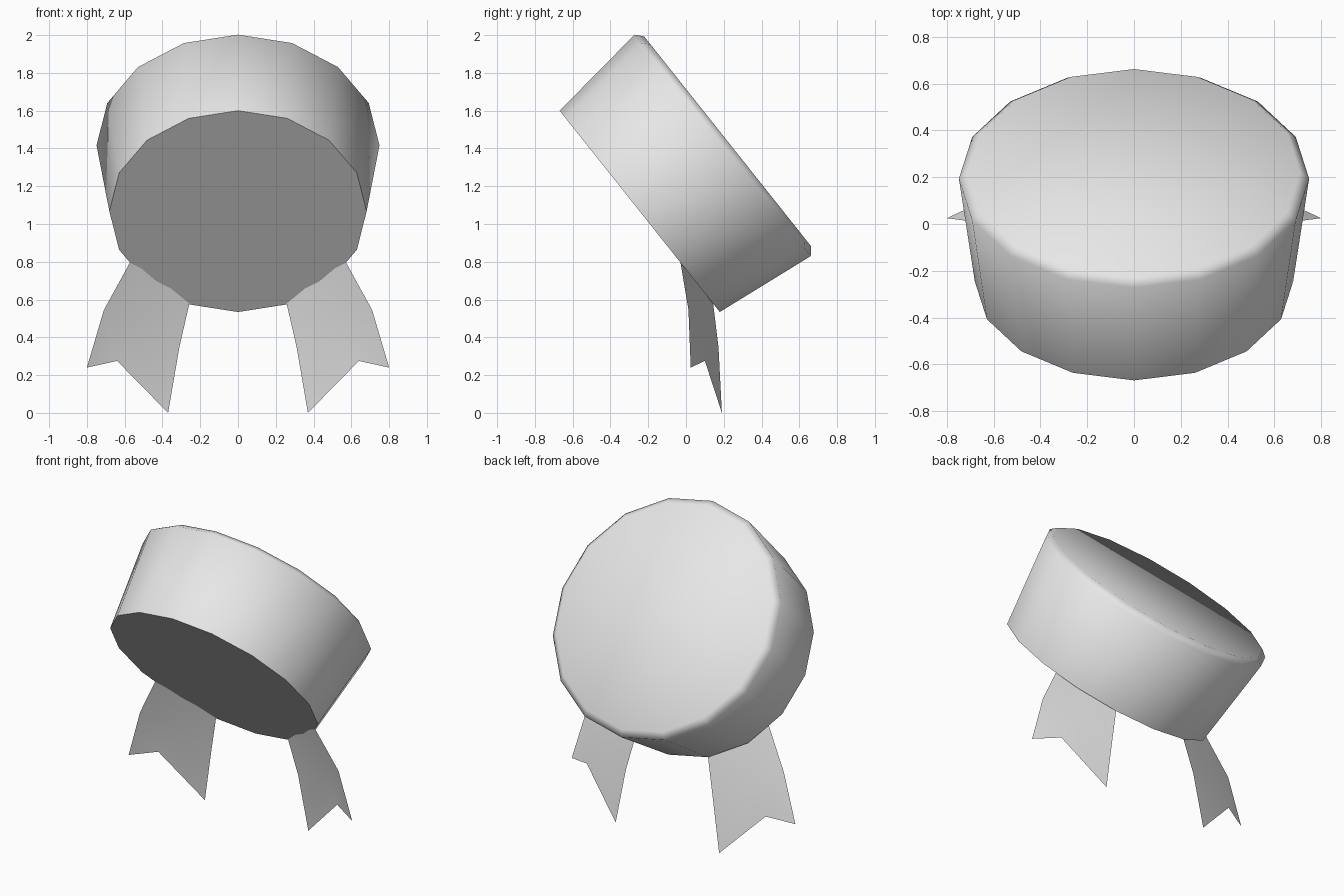
import bpy, bmesh, math
from mathutils import Matrix, Vector

cube = bpy.data.objects.get("Cube")
if cube:
    bpy.data.objects.remove(cube, do_unlink=True)

grey = bpy.data.materials.new("plain_grey")
grey.use_nodes = True
grey.diffuse_color = (0.8, 0.8, 0.8, 1)
grey.node_tree.nodes["Principled BSDF"].inputs["Base Color"].default_value = (0.8, 0.8, 0.8, 1)


def finish(name, bm, angle):
    mesh = bpy.data.meshes.new(name)
    bm.to_mesh(mesh)
    bm.free()
    mesh.materials.append(grey)
    obj = bpy.data.objects.new(name, mesh)
    bpy.context.collection.objects.link(obj)
    bpy.ops.object.select_all(action="DESELECT")
    obj.select_set(True)
    bpy.context.view_layer.objects.active = obj
    bpy.ops.object.shade_smooth_by_angle(angle=math.radians(angle))
    return obj


# Tilted drum: flat base, flared wall and a chamfered crown
SIDES = 16
bm = bmesh.new()
rings = []
for radius, height in ((0.681, 0), (0.749, 0.561), (0.71, 0.595)):
    rings.append([bm.verts.new((radius * math.cos(a), radius * math.sin(a), height))
                  for a in (math.tau * i / SIDES for i in range(SIDES))])
for low, high in zip(rings, rings[1:]):
    for i in range(SIDES):
        j = (i + 1) % SIDES
        bm.faces.new((low[i], low[j], high[j], high[i]))
bm.faces.new(rings[-1])
bm.faces.new(reversed(rings[0]))
bm.transform(Matrix.Translation((0, -0.245, 1.067)) @ Matrix.Rotation(math.radians(-51.5), 4, "X"))
finish("round_drum", bm, 60)

# Ribbon tails: outer and inner edges from the drum down to a notched end
OUTER = ((0.504, -0.05, 0.92), (0.71, 0.013, 0.545), (0.80, 0.025, 0.24))
INNER = ((0.225, 0.126, 0.72), (0.31, 0.172, 0.35), (0.37, 0.19, 0.0))
NOTCH = (0.64, 0.10, 0.275)


def ribbon(name, side):
    bm = bmesh.new()
    rows = []
    for k, (o, i) in enumerate(zip(OUTER, INNER)):
        mid = Vector(NOTCH) if k == 2 else Vector(o).lerp(Vector(i), 0.45)
        rows.append([bm.verts.new((side * p[0], p[1], p[2])) for p in (o, mid, i)])
    for a, b in zip(rows, rows[1:]):
        for c in range(2):
            bm.faces.new((a[c], a[c + 1], b[c + 1], b[c]))
    bmesh.ops.recalc_face_normals(bm, faces=bm.faces)
    finish(name, bm, 60)


ribbon("left_ribbon", 1)
ribbon("right_ribbon", -1)
